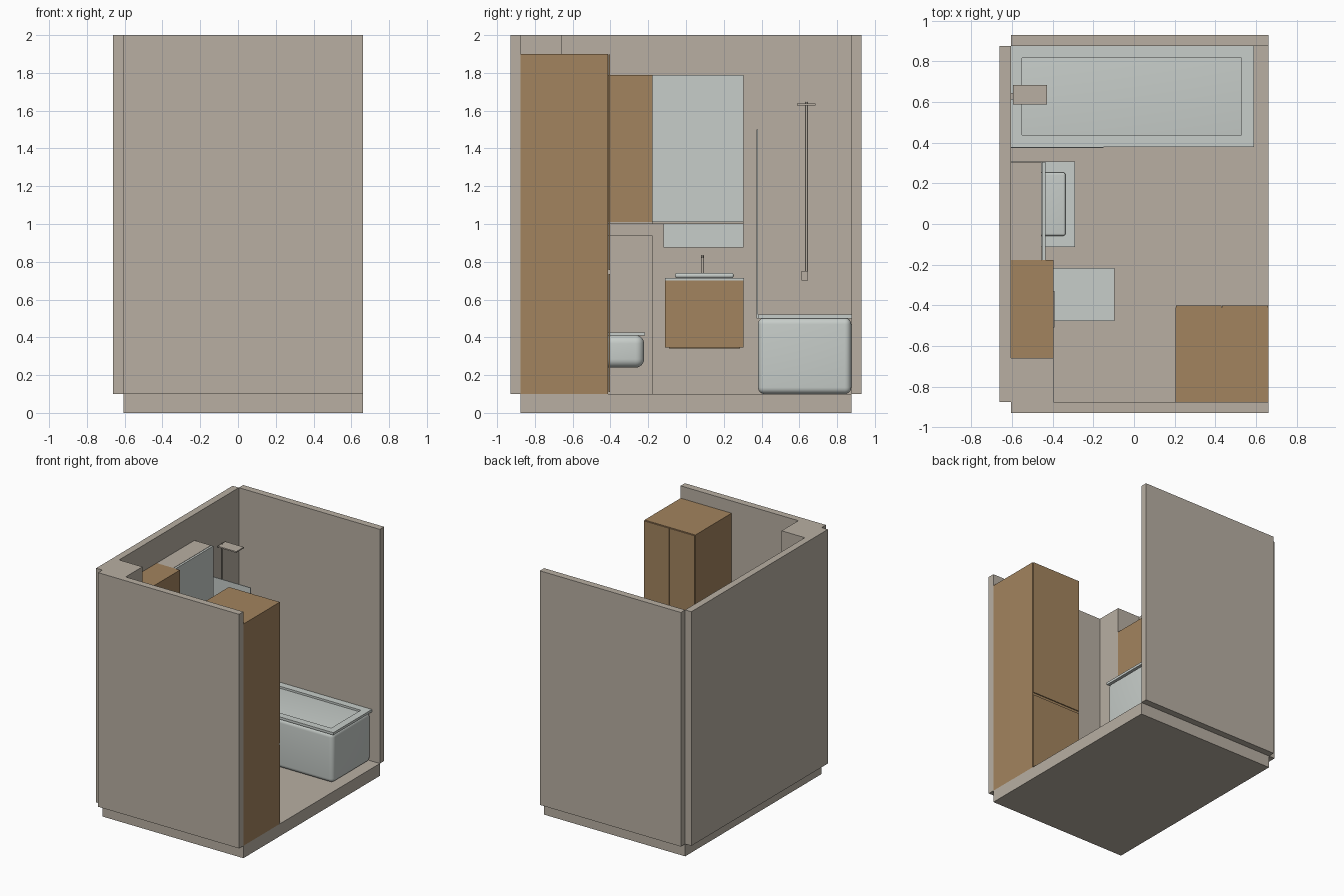
import bpy
import bmesh
from mathutils import Vector

if "Cube" in bpy.data.objects:
    bpy.data.objects.remove(bpy.data.objects["Cube"], do_unlink=True)


def material(name, rgb):
    m = bpy.data.materials.new(name)
    m.use_nodes = True
    m.diffuse_color = (*rgb, 1)
    m.node_tree.nodes["Principled BSDF"].inputs["Base Color"].default_value = (*rgb, 1)
    return m


beige = material("beige", (0.48, 0.43, 0.365))
wood = material("wood", (0.365, 0.23, 0.112))
white = material("pale ceramic", (0.57, 0.61, 0.585))


def finish(name, bm, mat, smooth=False):
    mesh = bpy.data.meshes.new(name)
    bm.to_mesh(mesh)
    bm.free()
    mesh.materials.append(mat)
    ob = bpy.data.objects.new(name, mesh)
    bpy.context.collection.objects.link(ob)
    if smooth:
        bpy.ops.object.select_all(action="DESELECT")
        ob.select_set(True)
        bpy.context.view_layer.objects.active = ob
        bpy.ops.object.shade_smooth_by_angle()
    return ob


def box(name, x, y, z, mat, bevel=0):
    """Box from (min, max) ranges, with optional rounded edges."""
    bm = bmesh.new()
    bmesh.ops.create_cube(bm, size=1)
    for v in bm.verts:
        v.co = Vector(r[0] if c < 0 else r[1] for c, r in zip(v.co, (x, y, z)))
    if bevel:
        bmesh.ops.bevel(bm, geom=bm.edges[:], offset=bevel, segments=6,
                        profile=0.5, affect="EDGES")
    return finish(name, bm, mat, bevel > 0)


def rod(name, start, end, radius, mat):
    bm = bmesh.new()
    a, b = Vector(start), Vector(end)
    bmesh.ops.create_cone(bm, cap_ends=True, segments=16, radius1=radius,
                          radius2=radius, depth=(b - a).length)
    turn = Vector((0, 0, 1)).rotation_difference(b - a).to_matrix()
    for v in bm.verts:
        v.co = turn @ v.co + (a + b) / 2
    return finish(name, bm, mat, True)


L, R, F = -0.605, 0.661, 0.1      # left wall face, right edge, floor level
D = 0.875                         # half depth of the room
BOX = -0.396                      # front of the boxed-in wall

# Room shell
box("floor", (L, R), (-D, D), (0, F), beige)
box("front_wall", (L, R), (-0.93, -D), (F, 2), beige)
box("back_wall", (L, R), (D, 0.93), (F, 2), beige)
box("side_wall", (-R, L), (-D, D), (F, 2), beige)
box("corner_duct", (L, BOX), (-D, -0.66), (F, 2), beige)
box("toilet_wall_box", (L, BOX), (-0.66, -0.178), (F, 0.94), beige)

# Tall wardrobe with two pairs of doors
box("wardrobe_body", (0.204, R), (-D, -0.412), (F, 1.9), wood)
for row, z in (("lower", (0.11, 0.735)), ("upper", (0.757, 1.897))):
    for side, x in (("right", (0.206, 0.431)), ("left", (0.434, 0.659))):
        box(f"wardrobe_{row}_door_{side}", x, (-0.41, -0.402), z, wood)

# Wall cabinets
box("wood_wall_cabinet", (L, BOX), (-0.66, -0.178), (1.01, 1.79), wood)
box("wood_cabinet_base", (L, BOX), (-0.66, -0.178), (1.0, 1.01), beige)
box("mirror_cabinet_body", (L, -0.455), (-0.178, 0.305), (1.0, 1.79), beige)
box("mirror_door", (-0.452, -0.435), (-0.178, 0.305), (1.01, 1.79), white)
box("splash_panel", (L, -0.595), (-0.118, 0.305), (0.875, 1.0), white)

# Toilet
box("toilet_bowl", (BOX, -0.1), (-0.475, -0.222), (0.24, 0.412), white, 0.045)
box("toilet_seat", (BOX, -0.096), (-0.478, -0.217), (0.41, 0.425), white)
box("flush_plate", (BOX, -0.39), (-0.51, -0.33), (0.77, 0.875), beige)

# Washstand
box("vanity_cabinet", (L, -0.295), (-0.11, 0.305), (0.345, 0.7), wood)
box("vanity_base", (L, -0.31), (-0.09, 0.285), (0.34, 0.345), wood)
box("vanity_counter", (L, -0.29), (-0.112, 0.307), (0.7, 0.715), white)
box("basin", (-0.54, -0.337), (-0.058, 0.253), (0.715, 0.74), white, 0.011)
rod("faucet_stem", (-0.565, 0.088, 0.715), (-0.565, 0.088, 0.835), 0.008, beige)
rod("faucet_spout", (-0.565, 0.088, 0.825), (-0.46, 0.088, 0.825), 0.006, beige)

# Bathtub with a raised rim made of four strips
box("bathtub_body", (L, 0.583), (0.381, D), (F, 0.504), white, 0.035)
for name, x, y in (("front", (L, 0.59), (0.38, 0.438)),
                   ("back", (L, 0.59), (0.817, D)),
                   ("left", (L, -0.55), (0.438, 0.817)),
                   ("right", (0.53, 0.59), (0.438, 0.817))):
    box(f"bathtub_rim_{name}", x, y, (0.5, 0.52), white)
box("shower_screen", (L, -0.15), (0.373, 0.38), (0.5, 1.5), white)

# Shower
rod("shower_rail", (-0.588, 0.638, 0.75), (-0.588, 0.638, 1.645), 0.006, beige)
box("shower_head", (-0.595, -0.428), (0.588, 0.685), (1.628, 1.638), beige)
box("shower_mixer", (L, -0.565), (0.612, 0.645), (0.7, 0.752), beige)
